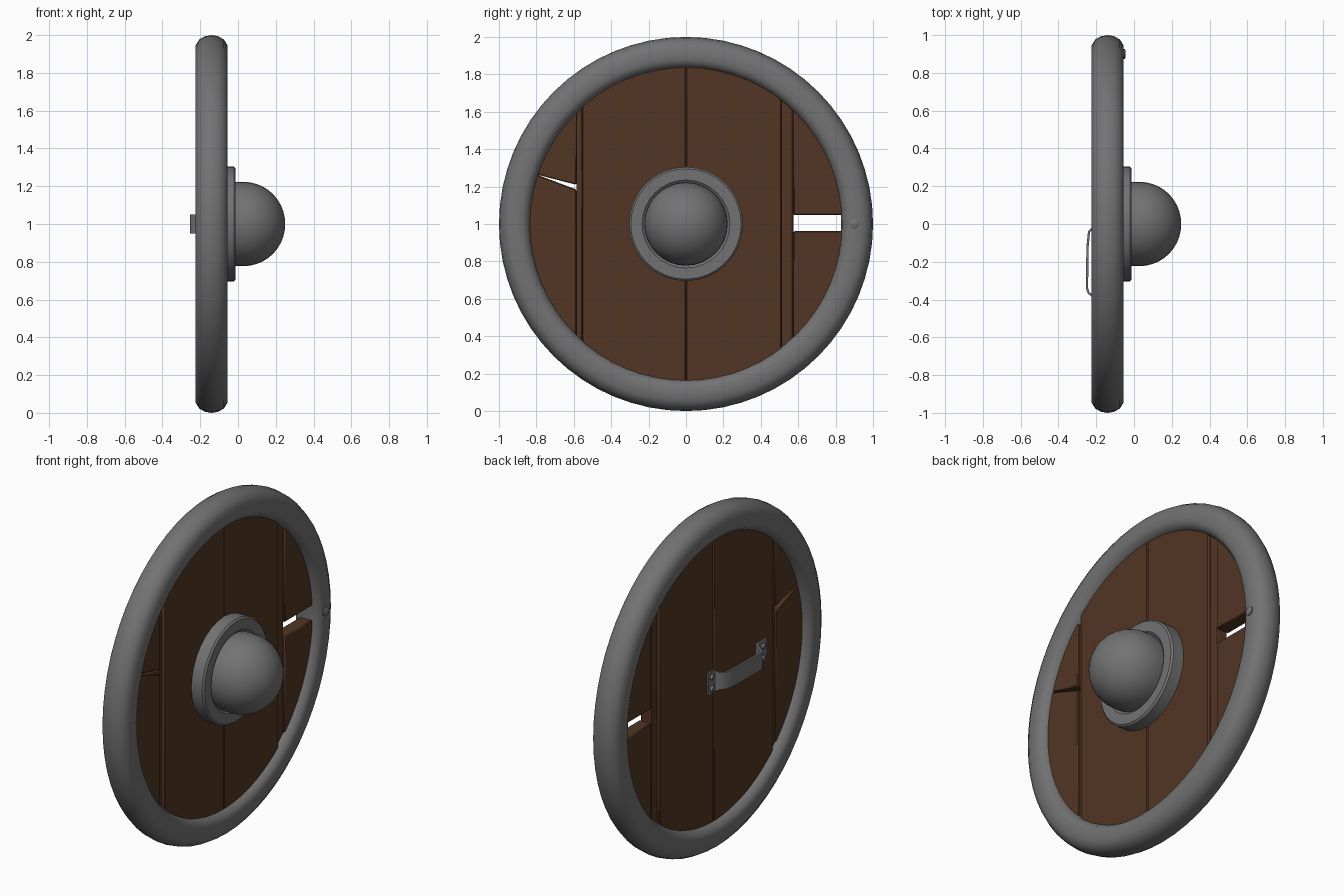
import bpy, bmesh, math
from mathutils import Vector

if "Cube" in bpy.data.objects:
    bpy.data.objects.remove(bpy.data.objects["Cube"])

C = Vector((0, 0, 1))  # shield centre; the shield faces +x


def mat(name, rgb):
    m = bpy.data.materials.new(name)
    m.diffuse_color = (*rgb, 1)
    m.use_nodes = True
    m.node_tree.nodes["Principled BSDF"].inputs["Base Color"].default_value = m.diffuse_color
    return m


METAL = mat("grey_metal", (0.17, 0.17, 0.175))
WOOD = mat("brown_wood", (0.085, 0.036, 0.017))


def finish(name, bm, material, bevel=0, angle=40):
    bmesh.ops.remove_doubles(bm, verts=bm.verts, dist=1e-5)
    bmesh.ops.recalc_face_normals(bm, faces=bm.faces)
    me = bpy.data.meshes.new(name)
    bm.to_mesh(me)
    bm.free()
    ob = bpy.data.objects.new(name, me)
    bpy.context.collection.objects.link(ob)
    me.materials.append(material)
    if bevel:
        b = ob.modifiers.new("bevel", 'BEVEL')
        b.width, b.segments = bevel, 1
    bpy.ops.object.select_all(action='DESELECT')
    ob.select_set(True)
    bpy.context.view_layer.objects.active = ob
    bpy.ops.object.shade_smooth_by_angle(angle=math.radians(angle))
    return ob


def lathe(name, profile, centre, steps, closed=False, angle=40):
    """Spin (x, radius) points about an x-parallel axis."""
    bm = bmesh.new()
    rings = []
    for x, r in profile:
        rings.append([bm.verts.new(centre + Vector((x, r * math.cos(t), r * math.sin(t))))
                      for t in (2 * math.pi * i / steps for i in range(steps))]
                     if r > 1e-6 else [bm.verts.new(centre + Vector((x, 0, 0)))] * steps)
    n = len(rings)
    for k in range(n if closed else n - 1):
        a, b = rings[k], rings[(k + 1) % n]
        for i in range(steps):
            j = (i + 1) % steps
            vs = list(dict.fromkeys((a[i], a[j], b[j], b[i])))
            if len(vs) > 2:
                bm.faces.new(vs)
    return finish(name, bm, METAL, angle=angle)


def clip(poly, p, q):
    """Keep the part of a 2D polygon left of the line p -> q."""
    side = lambda v: (q[0] - p[0]) * (v[1] - p[1]) - (q[1] - p[1]) * (v[0] - p[0])
    out = []
    for a, b in zip(poly, poly[1:] + poly[:1]):
        sa, sb = side(a), side(b)
        if sa >= 0:
            out.append(a)
        if sa * sb < 0:
            t = sa / (sa - sb)
            out.append((a[0] + t * (b[0] - a[0]), a[1] + t * (b[1] - a[1])))
    return out


def plank(name, y0, y1, x0, x1, extra=None):
    poly = [(0.88 * math.cos(2 * math.pi * i / 64), 0.88 * math.sin(2 * math.pi * i / 64)) for i in range(64)]
    poly = clip(poly, (y0, 1), (y0, -1))
    poly = clip(poly, (y1, -1), (y1, 1))
    if extra:
        poly = clip(poly, *extra)
    bm = bmesh.new()
    face = bm.faces.new([bm.verts.new((x0, y, 1 + z)) for y, z in poly])
    ext = bmesh.ops.extrude_face_region(bm, geom=[face])
    bmesh.ops.translate(bm, vec=(x1 - x0, 0, 0),
                        verts=[v for v in ext["geom"] if isinstance(v, bmesh.types.BMVert)])
    finish(name, bm, WOOD, bevel=0.006, angle=25)


# Wooden boards; the outer two are broken through
B, F = -0.182, -0.092
plank("inner_plank_left", -0.557, 0, B, F)
plank("inner_plank_right", 0, 0.51, B, F)
plank("seam_strip_left", -0.586, -0.557, B + 0.01, F - 0.02)
plank("seam_strip_right", 0.51, 0.574, B + 0.01, F - 0.012)
plank("outer_plank_right_top", 0.574, 0.9, B + 0.004, F - 0.004, ((0, 0.048), (1, 0.048)))
plank("outer_plank_right_bottom", 0.574, 0.9, B + 0.004, F - 0.004, ((1, -0.038), (0, -0.038)))
plank("outer_plank_left_top", -0.9, -0.586, B + 0.004, F - 0.004, ((-0.8, 0.265), (-0.58, 0.208)))
plank("outer_plank_left_bottom", -0.9, -0.586, B + 0.004, F - 0.004, ((-0.58, 0.182), (-0.8, 0.265)))

# Metal rim with a rounded, slightly flat-sided section
half = [(0.085, -0.035), (0.085, 0.03), (0.065, 0.062), (0.035, 0.079), (0, 0.085)]
sec = [(0, -0.085), (0.045, -0.08), (0.075, -0.06)] + half
sec += [(-x, r) for x, r in reversed(sec[1:-1])]
lathe("rim", [(x - 0.14, 0.915 + r) for x, r in sec], C, 64, closed=True, angle=60)

# Boss: flat flange and dome
lathe("boss_flange", [(-0.10, 0), (-0.10, 0.305), (-0.022, 0.305), (-0.012, 0.295), (-0.012, 0.235),
                      (-0.025, 0.22), (-0.025, 0)], C, 32)
dome = [(-0.04, 0.218), (0.0, 0.223)]
dome += [(0.03 + 0.22 * math.sin(t), 0.223 * math.cos(t)) for t in (math.pi / 2 * i / 10 for i in range(10))]
lathe("boss_dome", dome + [(0.25, 0)], C, 32)


def rivet(name, pos, r, h):
    lathe(name, [(0, r), (h * 0.7, r), (h, r * 0.75), (h, 0)], Vector(pos), 16)


rivet("rim_rivet", (-0.06, 0.9, 1), 0.026, 0.015)

# Handle strap on the back, swept as a flat band
path = [(0.065, -0.187), (0.0, -0.187), (-0.012, -0.21), (-0.04, -0.238), (-0.12, -0.246), (-0.34, -0.249),
        (-0.365, -0.24), (-0.38, -0.22), (-0.395, -0.187), (-0.485, -0.187)]
bm = bmesh.new()
rows = []
for i, (y, x) in enumerate(path):
    a, b = path[max(i - 1, 0)], path[min(i + 1, len(path) - 1)]
    d = Vector((b[0] - a[0], b[1] - a[1])).normalized()
    ny, nx = -d.y * 0.006, d.x * 0.006
    w = 0.065 if i in (0, 1, 8, 9) else 0.05
    rows.append([bm.verts.new((x + s * nx, y + s * ny, 1 + z))
                 for s, z in ((1, -w), (1, w), (-1, w), (-1, -w))])
for a, b in zip(rows, rows[1:]):
    for k in range(4):
        bm.faces.new((a[k], a[(k + 1) % 4], b[(k + 1) % 4], b[k]))
bm.faces.new(rows[0])
bm.faces.new(rows[-1])
finish("handle_strap", bm, METAL)

# Rivets on the handle feet
for i, y in enumerate((0.035, -0.445)):
    for j, z in enumerate((0.965, 1.035)):
        rivet(f"handle_rivet_{i}{j}", (-0.190, y, z), 0.016, -0.016)
